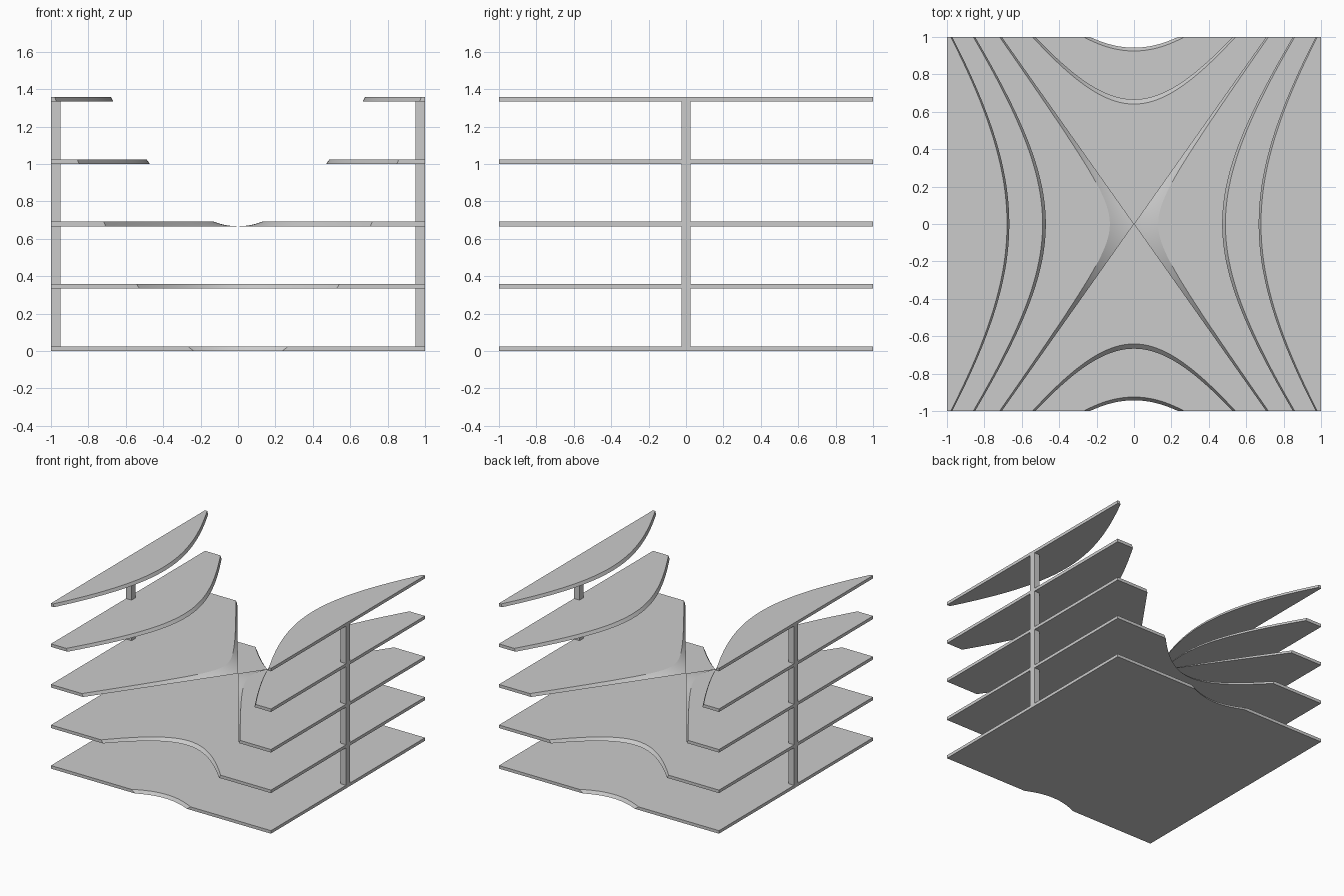
import bpy, bmesh, math

if "Cube" in bpy.data.objects:
    bpy.data.objects.remove(bpy.data.objects["Cube"])

# Saddle surface z = C + A x^2 - B y^2 trims every shelf
A, B, C = 1.5, 0.75, 2 / 3
THICK, GAP = 0.025, 1 / 3
ROWS, STRIPS = 96, 8

grey = bpy.data.materials.new("light grey")
grey.use_nodes = True
grey.diffuse_color = (0.6, 0.6, 0.6, 1)
grey.node_tree.nodes["Principled BSDF"].inputs["Base Color"].default_value = (0.6, 0.6, 0.6, 1)


def root(v):
    return math.sqrt(max(0.0, v))


def saddle(x, y):
    return C + A * x * x - B * y * y


def upper_section(y, z0, z1):
    """Half section in x: saddle edge on the inside, wall on the outside."""
    lo, hi = (root((z - C + B * y * y) / A) for z in (z0, z1))
    pts = [(1, z0)]
    for i in range(STRIPS + 1):
        x = lo + (hi - lo) * i / STRIPS
        pts.append((x, min(max(saddle(x, y), z0), z1)))
    pts.append((1, z1))
    return [(x, y, z) for x, z in pts]


def lower_section(x, z0, z1):
    """Half section in y: open at the middle, saddle edge on the outside."""
    lo, hi = (root((C - z + A * x * x) / B) for z in (z0, z1))
    pts = [(0, z0), (min(lo, 1), z0)]
    for i in range(STRIPS + 1):
        y = min(1, lo + (hi - lo) * i / STRIPS)
        pts.append((y, min(max(saddle(x, y), z0), z1)))
    pts.append((0, z1))
    return [(x, y, z) for y, z in pts]


def finish(obj):
    obj.data.materials.append(grey)
    bpy.ops.object.select_all(action='DESELECT')
    obj.select_set(True)
    bpy.context.view_layer.objects.active = obj
    bpy.ops.object.shade_smooth_by_angle(angle=math.radians(15))


def shelf(name, level):
    z0 = level * GAP
    z1 = z0 + THICK
    upper = level >= 2
    steps = [2 * i / ROWS - 1 for i in range(ROWS + 1)]
    if not upper:
        # extra rows where the curved edge runs out of the square
        for z in (z0, z1):
            k = root((z - C + B) / A)
            steps += [k, -k]
    section = upper_section if upper else lower_section
    bm = bmesh.new()
    rows = [[bm.verts.new(p) for p in section(t, z0, z1)] for t in sorted(steps)]
    n = len(rows[0])
    for r, s in zip(rows, rows[1:]):
        for i in range(n if upper else n - 1):
            j = (i + 1) % n
            bm.faces.new((r[i], r[j], s[j], s[i]))
    bm.faces.new(rows[0])
    bm.faces.new(rows[-1])
    bmesh.ops.remove_doubles(bm, verts=bm.verts, dist=1e-5)
    bmesh.ops.recalc_face_normals(bm, faces=bm.faces)
    mesh = bpy.data.meshes.new(name)
    bm.to_mesh(mesh)
    bm.free()
    obj = bpy.data.objects.new(name, mesh)
    bpy.context.collection.objects.link(obj)
    finish(obj)
    mirror = obj.modifiers.new("Mirror", 'MIRROR')
    mirror.use_axis = (upper, not upper, False)


# Five shelves from the floor up
for level, name in enumerate(("bottom_shelf", "lower_shelf", "middle_shelf",
                              "upper_shelf", "top_shelf")):
    shelf(name, level)

# One post in the middle of each side
height = 4 * GAP + THICK
for side, name in ((1, "left_post"), (-1, "right_post")):
    bpy.ops.mesh.primitive_cube_add(size=1, location=(side * 0.975, 0, height / 2))
    post = bpy.context.object
    post.name = name
    post.scale = (0.05, 0.05, height)
    finish(post)
